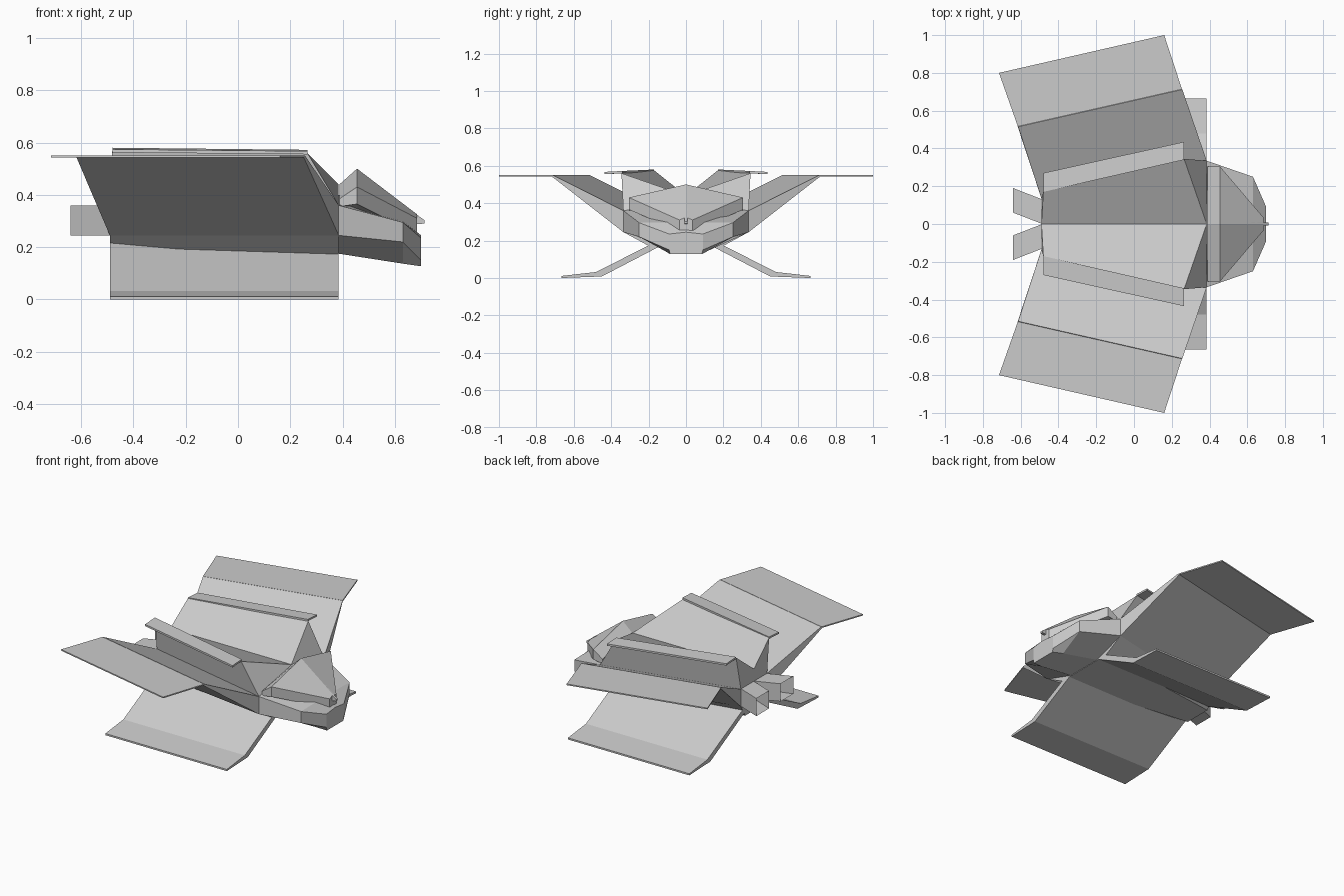
import bpy, bmesh


def loft(name, sections, hollow=0.0):
    """Skin a row of closed cross-sections, capped; optionally recess the first cap."""
    bm = bmesh.new()
    rings = [[bm.verts.new(p) for p in s] for s in sections]
    n = len(rings[0])
    for a, b in zip(rings, rings[1:]):
        for i in range(n):
            j = (i + 1) % n
            bm.faces.new((a[i], a[j], b[j], b[i]))
    first = bm.faces.new(rings[0])
    bm.faces.new(rings[-1])
    bmesh.ops.recalc_face_normals(bm, faces=bm.faces)
    if hollow:
        bmesh.ops.inset_region(bm, faces=[first], thickness=hollow)
        bmesh.ops.translate(bm, verts=first.verts, vec=(0.13, -0.05, 0))
    me = bpy.data.meshes.new(name)
    bm.to_mesh(me)
    bm.free()
    ob = bpy.data.objects.new(name, me)
    bpy.context.collection.objects.link(ob)
    return ob


def pair(name, sections, **kw):
    """Part on +y, mirrored to -y."""
    ob = loft(name, sections, **kw)
    m = ob.modifiers.new("mirror", "MIRROR")
    m.use_axis = (False, True, False)
    m.use_mirror_merge = False


def sym(x, half):
    """Full section at x from (y, z) points on the +y half."""
    pts = [(x, y, z) for y, z in half]
    return pts + [(x, -y, z) for y, z in reversed(half) if y > 0]


def plate(a, b, t):
    """Thin section between edge points a and b, thickness t below."""
    return [a, b, (b[0], b[1], b[2] - t), (a[0], a[1], a[2] - t)]


# Central hull, widening forward
loft("hull", [sym(-0.49, [(0, 0.44), (0.135, 0.36), (0.135, 0.245), (0.09, 0.17)]),
              sym(0.385, [(0, 0.44), (0.335, 0.36), (0.335, 0.245), (0.2, 0.172)])])

# Raised shoulders forming the V-shaped back
pair("shoulder", [[(-0.49, 0, 0.44), (-0.48, 0.17, 0.575), (-0.49, 0.135, 0.36)],
                  [(0.385, 0, 0.44), (0.265, 0.345, 0.56), (0.385, 0.335, 0.36)]])

# Flat strips on top of the shoulders
pair("shoulder_strip", [plate((-0.48, 0.17, 0.58), (-0.48, 0.27, 0.574), 0.012),
                        plate((0.265, 0.34, 0.572), (0.265, 0.435, 0.567), 0.012)])

# Upper wings: thick rising root, then thin level tip
pair("upper_wing_root", [
    [(-0.49, 0.135, 0.36), (-0.49, 0.135, 0.245), (0.385, 0.335, 0.245), (0.385, 0.335, 0.36)],
    [(-0.613, 0.515, 0.55), (-0.617, 0.52, 0.542), (0.252, 0.717, 0.542), (0.256, 0.712, 0.55)]])
pair("upper_wing_tip", [plate((-0.615, 0.517, 0.55), (0.254, 0.714, 0.55), 0.008),
                        plate((-0.715, 0.8, 0.55), (0.16, 1.0, 0.55), 0.008)])

# Lower wings: bent constant profile
profile = [(0.1, 0.225), (0.48, 0.032), (0.665, 0.011), (0.665, 0.0), (0.45, 0.008), (0.1, 0.19)]
pair("lower_wing", [[(x, y, z) for y, z in profile] for x in (-0.49, 0.385)])

# Square exhaust tubes, hollow at the rear
pair("exhaust", [[(x, y, 0.245), (x, y + 0.13, 0.245), (x, y + 0.13, 0.36), (x, y, 0.36)]
                 for x, y in ((-0.64, 0.06), (-0.49, 0.002))], hollow=0.014)

# Nose: lower hull tapering to a blunt tip
loft("nose", [sym(0.385, [(0, 0.40), (0.335, 0.36), (0.335, 0.245), (0.12, 0.175)]),
              sym(0.63, [(0, 0.30), (0.25, 0.295), (0.25, 0.22), (0.10, 0.137)]),
              sym(0.70, [(0, 0.245), (0.09, 0.235), (0.09, 0.15), (0.085, 0.127)])])

# Faceted canopy with a ridge
loft("canopy", [sym(0.388, [(0, 0.44), (0.305, 0.385), (0.305, 0.355), (0.1, 0.35)]),
                sym(0.455, [(0, 0.5), (0.305, 0.43), (0.305, 0.365), (0.1, 0.33)]),
                sym(0.685, [(0, 0.325), (0.035, 0.31), (0.035, 0.25), (0.02, 0.24)])])

# Small centre fin at the canopy tip
loft("tip_fin", [sym(0.60, [(0.01, 0.385), (0.01, 0.28)]),
                 sym(0.71, [(0.008, 0.305), (0.008, 0.29)]),
                 sym(0.712, [(0.008, 0.303), (0.008, 0.29)])])
